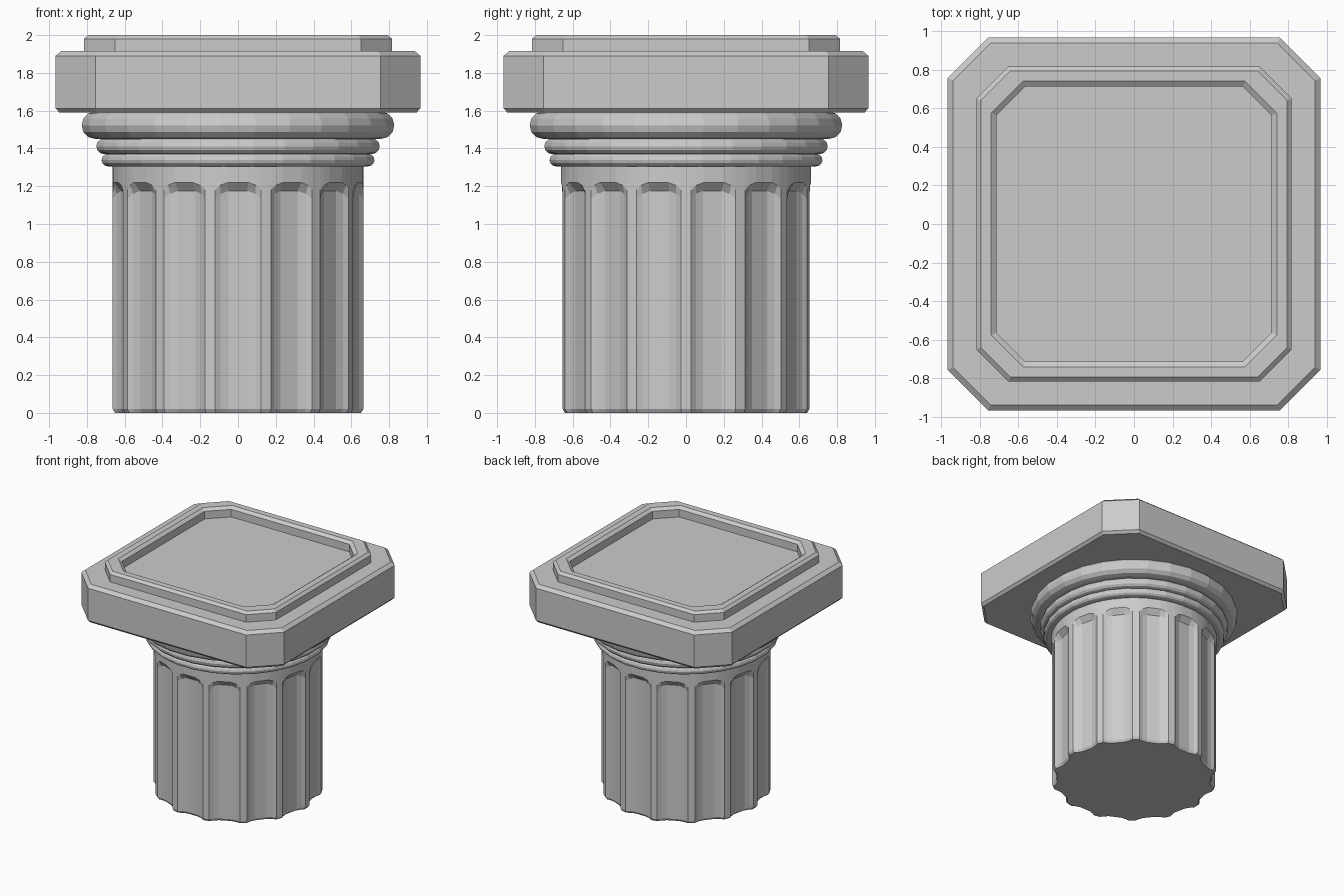
import bpy
from math import sin, cos, pi, radians

if "Cube" in bpy.data.objects:
    bpy.data.objects.remove(bpy.data.objects["Cube"])


def loft(name, rings, cap_start=True, cap_end=True, closed=False):
    """Skin a stack of equal-length point rings (counter-clockwise, going up)."""
    n = len(rings[0])
    verts = [p for ring in rings for p in ring]
    faces = []
    last = len(rings) if closed else len(rings) - 1
    for i in range(last):
        a, b = i * n, ((i + 1) % len(rings)) * n
        for j in range(n):
            k = (j + 1) % n
            faces.append((a + j, a + k, b + k, b + j))
    if not closed and cap_start:
        faces.append(tuple(reversed(range(n))))
    if not closed and cap_end:
        faces.append(tuple(range((len(rings) - 1) * n, len(rings) * n)))
    mesh = bpy.data.meshes.new(name)
    mesh.from_pydata(verts, [], faces)
    mesh.update()
    obj = bpy.data.objects.new(name, mesh)
    bpy.context.collection.objects.link(obj)
    return obj


def octagon(half, corner, z):
    """Square with cut corners."""
    h, c = half, corner
    return [(x, y, z) for x, y in ((h, -c), (h, c), (c, h), (-c, h),
                                   (-h, c), (-h, -c), (-c, -h), (c, -h))]


# Fluted shaft: one flute is (angle, depth, arch height)
FLUTES, R = 14, 0.664
half = [(10.5, 0.0, 1.18), (8.2, 0.021, 1.205), (4.6, 0.038, 1.22)]
flute = [(-a, d, z) for a, d, z in half] + [(a, d, z) for a, d, z in reversed(half)]


def shaft_ring(height, depth_scale=1.0, inset=0.0):
    ring = []
    for i in range(FLUTES):
        for a, d, arch in flute:
            t = -pi / 2 + i * 2 * pi / FLUTES + radians(a)
            r = R - d * depth_scale - inset
            ring.append((r * cos(t), r * sin(t), height(arch)))
    return ring


loft("fluted_shaft", [
    shaft_ring(lambda arch: 0.0, inset=0.012),
    shaft_ring(lambda arch: 0.02),
    shaft_ring(lambda arch: arch - 0.045),
    shaft_ring(lambda arch: arch, 0.0),
    shaft_ring(lambda arch: 1.33, 0.0),
])


# Rounded collar rings below the slab
def collar(name, z0, z1, r_max, steps=6, sides=28):
    b, zc = (z1 - z0) / 2, (z0 + z1) / 2
    rings = []
    for s in range(steps + 1):
        t = -pi / 2 + pi * s / steps
        r = r_max - b + b * cos(t)
        rings.append([(r * cos(2 * pi * (j + 0.5) / sides),
                       r * sin(2 * pi * (j + 0.5) / sides),
                       zc + b * sin(t)) for j in range(sides)])
    loft(name, rings)


collar("lower_collar", 1.305, 1.372, 0.727)
collar("middle_collar", 1.37, 1.452, 0.755)
collar("upper_collar", 1.45, 1.595, 0.833)

# Square slab with cut corners and bevelled rims
loft("capital_slab", [
    octagon(0.945, 0.747, 1.59),
    octagon(0.966, 0.755, 1.612),
    octagon(0.966, 0.755, 1.89),
    octagon(0.937, 0.743, 1.915),
])

# Raised frame around the sunken top
loft("top_frame", [
    octagon(0.816, 0.65, 1.91),
    octagon(0.816, 0.65, 1.98),
    octagon(0.793, 0.64, 2.0),
    octagon(0.74, 0.575, 2.0),
    octagon(0.712, 0.563, 1.98),
    octagon(0.712, 0.563, 1.91),
], closed=True)
